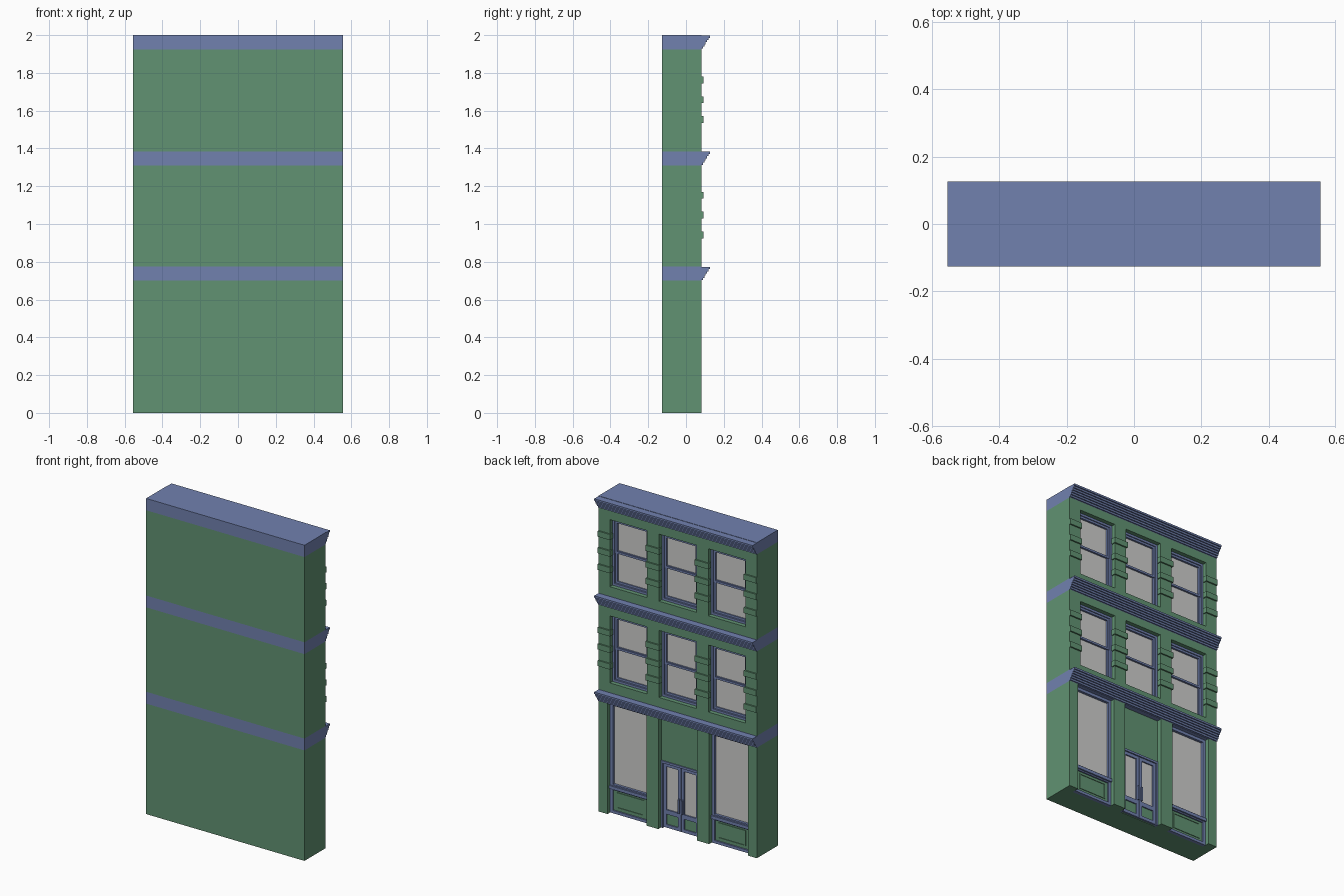
import bpy, bmesh

if "Cube" in bpy.data.objects:
    bpy.data.objects.remove(bpy.data.objects["Cube"])


def material(name, rgb):
    m = bpy.data.materials.new(name)
    m.diffuse_color = (*rgb, 1)
    m.use_nodes = True
    m.node_tree.nodes["Principled BSDF"].inputs["Base Color"].default_value = m.diffuse_color
    return m


GREEN = material("green_wall", (0.12, 0.29, 0.17))
BLUE = material("blue_trim", (0.165, 0.22, 0.43))
GLASS = material("grey_glass", (0.62, 0.62, 0.61))

W, BACK, CORE, FACE = 0.555, -0.127, 0.035, 0.083   # half width, depth planes


def finish(name, bm, mat):
    bmesh.ops.recalc_face_normals(bm, faces=bm.faces)
    me = bpy.data.meshes.new(name)
    bm.to_mesh(me)
    bm.free()
    me.materials.append(mat)
    ob = bpy.data.objects.new(name, me)
    bpy.context.collection.objects.link(ob)
    return ob


def boxes(name, mat, items):
    """One object from boxes given as (x0, x1, y0, y1, z0, z1)."""
    bm = bmesh.new()
    for x0, x1, y0, y1, z0, z1 in items:
        vs = bmesh.ops.create_cube(bm, size=1)["verts"]
        bmesh.ops.scale(bm, vec=(x1 - x0, y1 - y0, z1 - z0), verts=vs)
        bmesh.ops.translate(bm, vec=((x0 + x1) / 2, (y0 + y1) / 2, (z0 + z1) / 2), verts=vs)
    return finish(name, bm, mat)


def frame(x0, x1, y0, y1, z0, z1, t):
    """Four bars around a rectangle."""
    return [(x0, x0 + t, y0, y1, z0, z1), (x1 - t, x1, y0, y1, z0, z1),
            (x0 + t, x1 - t, y0, y1, z0, z0 + t), (x0 + t, x1 - t, y0, y1, z1 - t, z1)]


def piers(centres, half):
    """Solid spans left between the openings."""
    edges = [-W] + [c + s * half for c in centres for s in (-1, 1)] + [W]
    return list(zip(edges[::2], edges[1::2]))


def cornice(name, top):
    """Stepped moulding extruded along the facade."""
    prof = [(FACE - 0.003, top), (0.127, top)]
    y, z = 0.127, top - 0.012
    for _ in range(5):
        prof += [(y, z), (y - 0.0075, z)]
        y, z = y - 0.0075, z - 0.0115
    prof += [(y, z), (FACE - 0.003, z)]
    bm = bmesh.new()
    f = bm.faces.new([bm.verts.new((-W, a, b)) for a, b in prof])
    ext = bmesh.ops.extrude_face_region(bm, geom=[f])["geom"]
    bmesh.ops.translate(bm, vec=(2 * W, 0, 0),
                        verts=[v for v in ext if isinstance(v, bmesh.types.BMVert)])
    finish(name, bm, BLUE)


# Floor bands and cornices
for name, z0, z1 in (("lower", 0.70, 0.775), ("middle", 1.31, 1.385), ("roof", 1.925, 2.0)):
    boxes(name + "_band", BLUE, [(-W, W, BACK, FACE, z0, z1)])
    cornice(name + "_cornice", z1 - 0.002)

# Upper storeys
UP, HALF = (-0.345, 0, 0.345), 0.13
for name, z0, z1 in (("second_floor", 0.775, 1.31), ("third_floor", 1.385, 1.925)):
    lo, hi = z0 + 0.06, z0 + 0.485
    mid = (lo + hi) / 2
    boxes(name + "_core", GREEN, [(-W, W, BACK, CORE, z0, z1)])
    boxes(name + "_wall", GREEN,
          [(-W, W, CORE, FACE, z0, lo), (-W, W, CORE, FACE, hi, z1)]
          + [(a, b, CORE, FACE, lo, hi) for a, b in piers(UP, HALF)])
    # projecting quoin blocks on every pier
    boxes(name + "_quoins", GREEN,
          [(max(a - 0.006, -W), min(b + 0.006, W), FACE - 0.02, FACE + 0.009,
            mid + dz - 0.018, mid + dz + 0.018)
           for a, b in piers(UP, HALF) for dz in (-0.105, 0, 0.105)])
    # sash windows
    bars, panes = [], []
    for c in UP:
        a, b = c - HALF, c + HALF
        bars += frame(a, b, CORE, 0.056, lo, hi, 0.014)
        bars += frame(a + 0.014, b - 0.014, CORE, 0.050, mid - 0.008, hi - 0.014, 0.013)
        bars += frame(a + 0.014, b - 0.014, CORE, 0.045, lo + 0.014, mid + 0.008, 0.013)
        panes.append((a + 0.02, b - 0.02, CORE - 0.01, CORE + 0.003, lo + 0.02, hi - 0.02))
    boxes(name + "_sashes", BLUE, bars)
    boxes(name + "_panes", GLASS, panes)

# Ground floor walls
SHOP, SH, TOP = (-0.356, 0, 0.356), 0.136, 0.70
boxes("ground_floor_core", GREEN, [(-W, W, BACK, CORE, 0, TOP)])
boxes("ground_floor_pillars", GREEN,
      [(a, b, CORE, FACE, 0, TOP) for a, b in piers(SHOP, SH)])

# Shop windows with panelled bases
for side, c in (("left", SHOP[0]), ("right", SHOP[2])):
    a, b = c - SH, c + SH
    boxes(side + "_shop_frame", BLUE,
          frame(a, b, CORE, 0.056, 0.165, TOP, 0.018)
          + frame(a, b, CORE, 0.056, 0, 0.165, 0.018)
          + [(a, b, CORE, 0.066, 0.155, 0.175)])
    boxes(side + "_shop_glass", GLASS,
          [(a + 0.015, b - 0.015, CORE - 0.01, CORE + 0.005, 0.18, TOP - 0.015)])
    boxes(side + "_base_panel", GREEN,
          [(a + 0.018, b - 0.018, CORE, 0.047, 0.018, 0.15)]
          + frame(a + 0.04, b - 0.04, CORE, 0.051, 0.035, 0.135, 0.006))

# Double entrance door under a plain panel
DT = 0.425
boxes("panel_over_door", GREEN, [(-SH, SH, CORE, 0.05, DT, TOP)])
boxes("door_frame", BLUE, [(-SH, -SH + 0.012, CORE, 0.056, 0, DT),
                           (SH - 0.012, SH, CORE, 0.056, 0, DT),
                           (-SH, SH, CORE, 0.056, DT - 0.014, DT)])
leaf, glass, panel = [], [], []
for a, b in ((-0.124, -0.001), (0.001, 0.124)):
    leaf += frame(a, b, CORE, 0.048, 0.005, DT - 0.014, 0.02)
    leaf.append((a, b, CORE, 0.048, 0.09, 0.118))
    glass.append((a + 0.015, b - 0.015, CORE - 0.01, CORE + 0.005, 0.11, DT - 0.03))
    panel.append((a + 0.015, b - 0.015, CORE - 0.01, CORE + 0.006, 0.02, 0.095))
boxes("door_leaves", BLUE, leaf)
boxes("door_glass", GLASS, glass)
boxes("door_kick_panels", GREEN, panel)
boxes("door_handles", BLUE, [(s * 0.012 - 0.004, s * 0.012 + 0.004, 0.046, 0.06, 0.12, 0.21)
                             for s in (-1, 1)])
